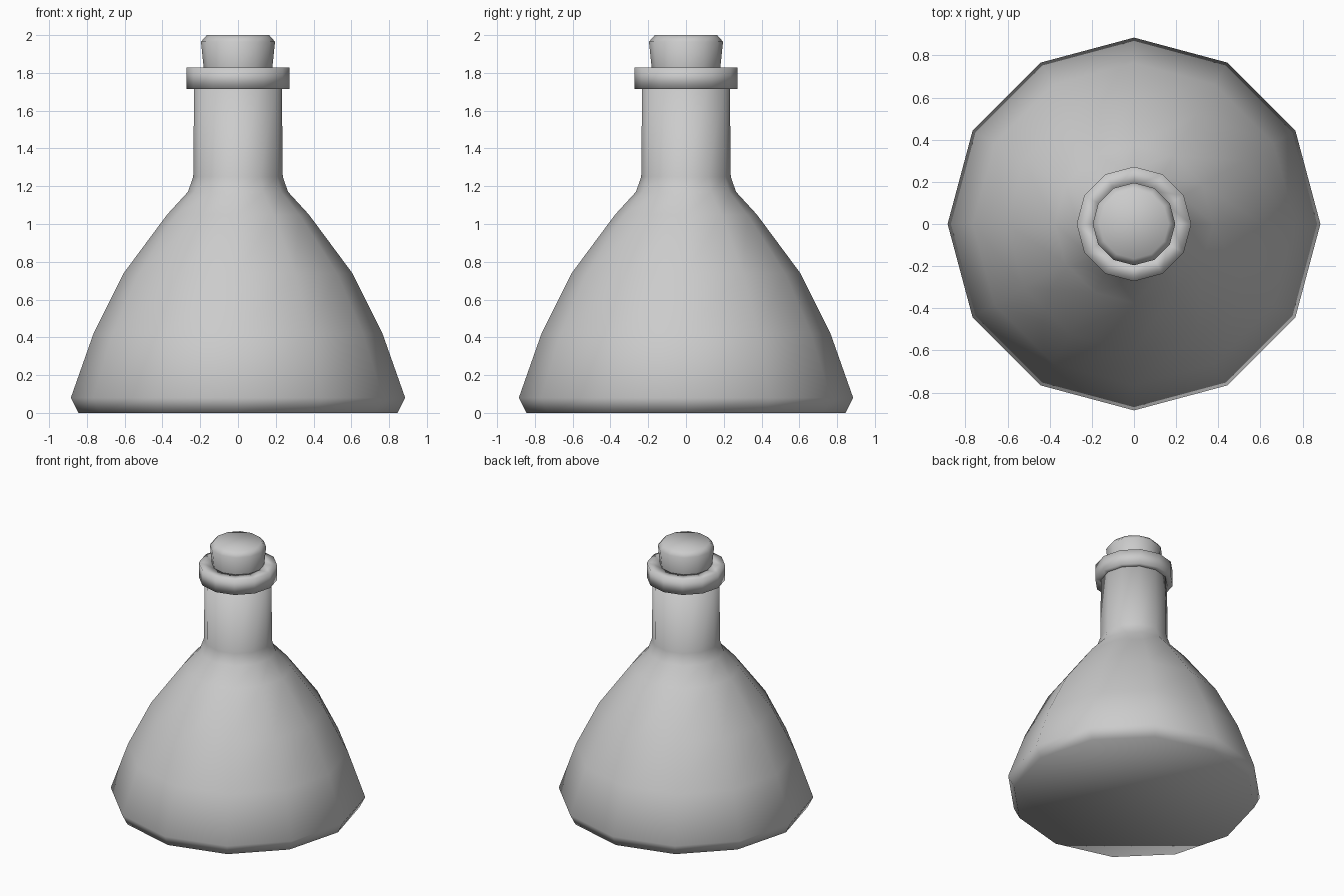
import bpy, bmesh, math

SIDES = 12

cube = bpy.data.objects.get("Cube")
if cube:
    bpy.data.objects.remove(cube, do_unlink=True)

grey = bpy.data.materials.new("plain_grey")
grey.use_nodes = True
colour = (0.6, 0.6, 0.6, 1)
grey.diffuse_color = colour
grey.node_tree.nodes["Principled BSDF"].inputs["Base Color"].default_value = colour


def lathe(name, profile, closed=False):
    """Turn a (radius, height) profile around z; open profiles get end caps."""
    bm = bmesh.new()
    rings = []
    for r, z in profile:
        ring = []
        for i in range(SIDES):
            a = math.tau * i / SIDES
            ring.append(bm.verts.new((r * math.cos(a), r * math.sin(a), z)))
        rings.append(ring)
    pairs = list(zip(rings, rings[1:]))
    if closed:
        pairs.append((rings[-1], rings[0]))
    else:
        bm.faces.new(rings[0][::-1])
        bm.faces.new(rings[-1])
    for low, high in pairs:
        for i in range(SIDES):
            j = (i + 1) % SIDES
            bm.faces.new((low[i], low[j], high[j], high[i]))
    bmesh.ops.recalc_face_normals(bm, faces=bm.faces)
    for f in bm.faces:
        f.smooth = True
    mesh = bpy.data.meshes.new(name)
    bm.to_mesh(mesh)
    bm.free()
    mesh.materials.append(grey)
    obj = bpy.data.objects.new(name, mesh)
    bpy.context.collection.objects.link(obj)
    return obj


# Flask body with flared shoulders and straight neck
lathe("flask_body", [(0.845, 0), (0.885, 0.08), (0.765, 0.42), (0.605, 0.74),
                     (0.375, 1.05), (0.265, 1.17), (0.237, 1.25), (0.232, 1.74)])

# Lip around the mouth
lathe("neck_lip", [(0.2, 1.715), (0.272, 1.715), (0.272, 1.828), (0.18, 1.828)], closed=True)

# Tapered stopper with a bevelled top
lathe("stopper", [(0.17, 1.72), (0.182, 1.83), (0.196, 1.965), (0.165, 2.0)])
